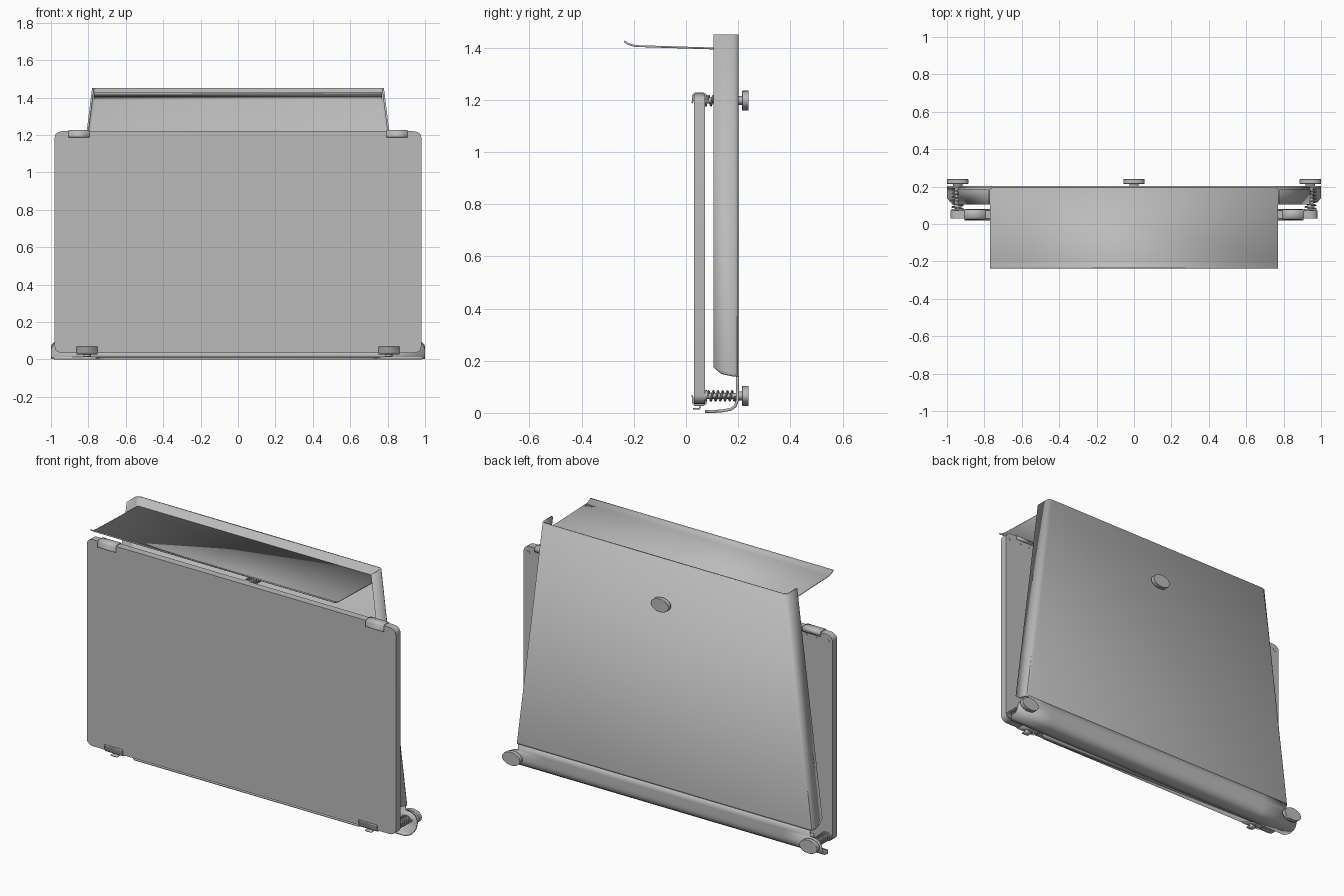
import bpy, bmesh, math

cube = bpy.data.objects.get("Cube")
if cube:
    bpy.data.objects.remove(cube, do_unlink=True)

grey = bpy.data.materials.new("brushed_grey")
grey.use_nodes = True
colour = (0.5, 0.5, 0.5, 1)
grey.diffuse_color = colour
grey.node_tree.nodes["Principled BSDF"].inputs["Base Color"].default_value = colour


def finish(name, bm, thickness=0, bevel=0):
    bmesh.ops.recalc_face_normals(bm, faces=bm.faces)
    mesh = bpy.data.meshes.new(name)
    bm.to_mesh(mesh)
    bm.free()
    mesh.materials.append(grey)
    ob = bpy.data.objects.new(name, mesh)
    bpy.context.collection.objects.link(ob)
    if thickness:
        mod = ob.modifiers.new("sheet", "SOLIDIFY")
        mod.thickness = thickness
        mod.offset = 0
    if bevel:
        mod = ob.modifiers.new("edge", "BEVEL")
        mod.width = bevel
        mod.segments = 2
    bpy.ops.object.select_all(action="DESELECT")
    ob.select_set(True)
    bpy.context.view_layer.objects.active = ob
    bpy.ops.object.shade_smooth_by_angle(angle=math.radians(35))
    return ob


def loft(name, rows, thickness=0, closed=False):
    """Skin a grid of points; closed rows make a capped tube."""
    bm = bmesh.new()
    grid = [[bm.verts.new(p) for p in row] for row in rows]
    n = len(grid[0])
    for a, b in zip(grid, grid[1:]):
        for i in range(n if closed else n - 1):
            j = (i + 1) % n
            bm.faces.new((a[i], a[j], b[j], b[i]))
    if closed:
        bm.faces.new(grid[0])
        bm.faces.new(grid[-1])
    return finish(name, bm, thickness)


def disc(name, x, z, y0, y1, rx, rz, sides=32, bevel=0):
    """Round part along y, slightly flattened in height."""
    ring = [(x + rx * math.cos(t), z + rz * math.sin(t))
            for t in (math.tau * i / sides for i in range(sides))]
    ob = loft(name, [[(px, y, pz) for px, pz in ring] for y in (y0, y1)], closed=True)
    if bevel:
        mod = ob.modifiers.new("edge", "BEVEL")
        mod.width = bevel
        mod.segments = 2
    return ob


def spring(name, x, z, y0, y1, turns):
    rows = []
    steps = turns * 20
    for i in range(steps + 1):
        t = math.tau * i / 20
        y = y0 + (y1 - y0) * i / steps
        row = []
        for k in range(8):
            a = math.tau * k / 8
            r = 1 + 0.17 * math.cos(a)
            row.append((x + 0.028 * r * math.cos(t), y + 0.004 * math.sin(a),
                        z + 0.019 * r * math.sin(t)))
        rows.append(row)
    return loft(name, rows, closed=True)


# Front plate with rounded corners
outline = []
for cx, cz, start in ((0.94, 1.188, 0), (-0.94, 1.188, 1), (-0.94, 0.067, 2), (0.94, 0.067, 3)):
    for i in range(7):
        a = (start + i / 6) * math.pi / 2
        outline.append((cx + 0.04 * math.cos(a), cz + 0.032 * math.sin(a)))
loft("front_plate", [[(x, y, z) for x, z in outline] for y in (0.03, 0.072)], closed=True)

# Tapered back panel with folded side flanges
rows = []
for z, front in ((1.45, 0.105), (0.175, 0.105), (0.15, 0.135), (0.14, 0.18)):
    w = 0.775 + (1.45 - z) * 0.125
    half = [(w, front), (w, 0.182), (w - 0.006, 0.192), (w - 0.018, 0.197)]
    rows.append([(x, y, z) for x, y in half] + [(-x, y, z) for x, y in reversed(half)])
loft("back_panel", rows, 0.01)

# Lower edge of the panel with ears, curling forward into a lip
curl = [(0.197, 0.141, 0.925), (0.197, 0.105, 0.925), (0.197, 0.1, 0.955),
        (0.197, 0.085, 0.985), (0.197, 0.06, 0.998), (0.196, 0.045, 1.0),
        (0.188, 0.025, 1.0), (0.172, 0.014, 1.0), (0.14, 0.008, 1.0), (0.115, 0.006, 0.98)]
loft("bottom_lip", [[(-w, y, z), (-0.76, y, z), (-0.71, y, z),
                     (0.71, y, z), (0.76, y, z), (w, y, z)] for y, z, w in curl], 0.011)
loft("bottom_lip_tongue", [[(-0.76, 0.115, 0.006), (0.76, 0.115, 0.006)],
                           [(-0.71, 0.072, 0.006), (0.71, 0.072, 0.006)]], 0.011)

# Top shelf with an upturned front edge
shelf = [(0.194, 1.394), (-0.19, 1.406), (-0.21, 1.41), (-0.225, 1.416), (-0.237, 1.424)]
loft("top_shelf", [[(x, y, z) for x in (-0.77, 0.77)] for y, z in shelf], 0.007)

# Clips hooked over the plate edges, mirrored side to side
hook = [(0.022, 0.034), (0.026, 0.028), (0.026, 0.006), (0.034, -0.003),
        (0.068, -0.003), (0.076, 0.004), (0.076, 0.022)]
for side, label in ((1, "left"), (-1, "right")):
    for edge, up, x, z in (("upper", 1, 0.85, 1.222), ("lower", -1, 0.807, 0.033)):
        loft(f"{edge}_clip_{label}",
             [[(side * (x + dx), y, z - up * d) for dx in (-0.057, 0.057)] for y, d in hook], 0.006)
    loft(f"lower_clip_tab_{label}",
         [[(side * (0.807 + dx), y, z) for dx in (-0.02, 0.02)]
          for y, z in ((0.055, 0.032), (0.052, 0.016), (0.026, 0.016))], 0.006)
    for n, x in enumerate((0.95, 0.87, 0.81)):
        disc(f"rivet_{label}_{n + 1}", side * x, 1.185, 0.07, 0.074, 0.011, 0.008, 16)

# Adjusting screws: knob, collar, bolt and spring
for label, x, z in (("left", 0.943, 0.065), ("right", -0.943, 0.065), ("top", 0, 1.197)):
    disc(f"knob_{label}", x, z, 0.215, 0.24, 0.057, 0.038, 40, 0.002)
    disc(f"collar_{label}", x, z, 0.2, 0.216, 0.025, 0.017, 24)
    disc(f"bolt_{label}", x, z, 0.06, 0.205, 0.016, 0.011, 20)
    disc(f"washer_{label}", x, z, 0.07, 0.08, 0.034, 0.022, 24)
    spring(f"spring_{label}", x, z, 0.082, 0.19, 6)
